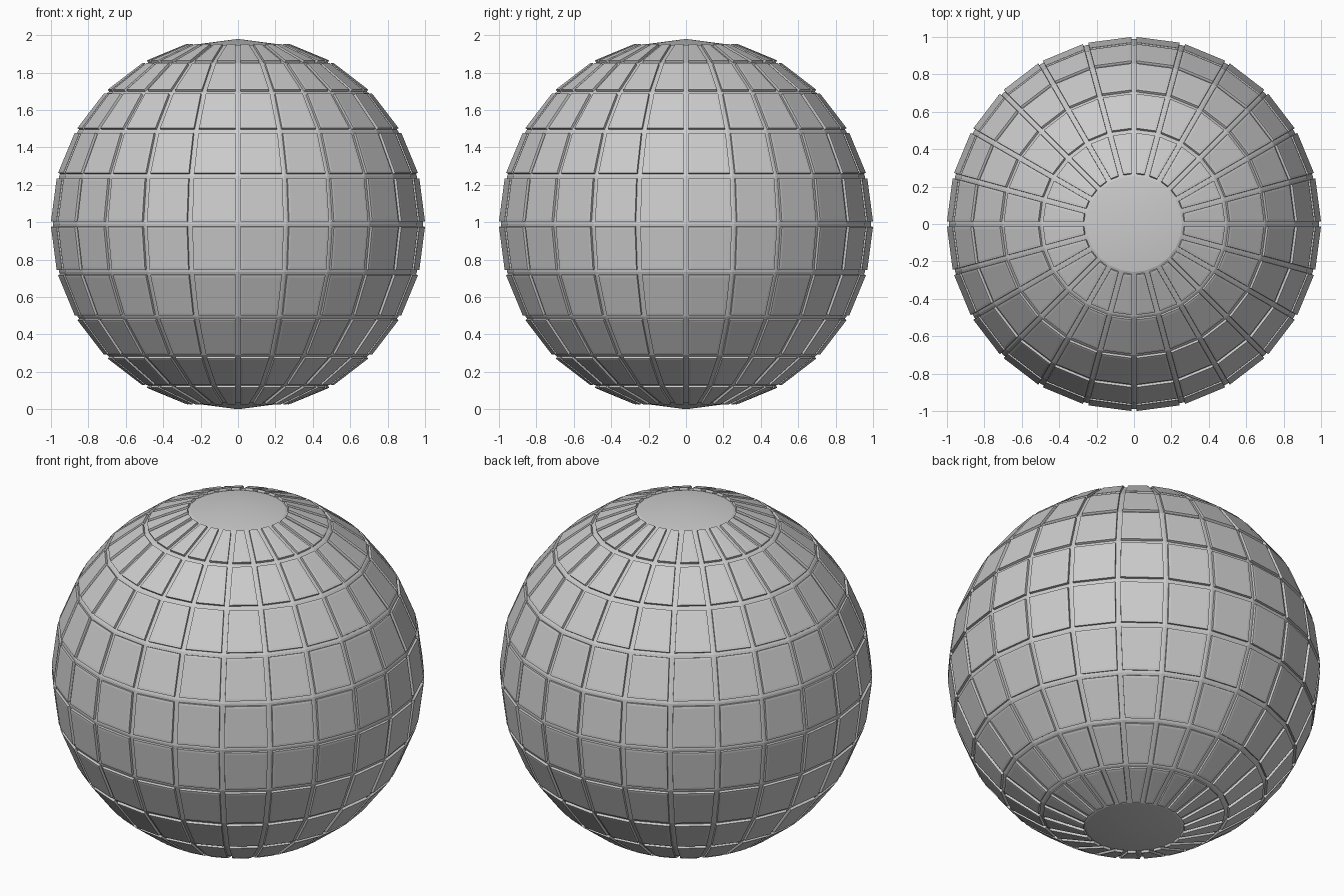
import bpy, bmesh
from mathutils import Matrix

if "Cube" in bpy.data.objects:
    bpy.data.objects.remove(bpy.data.objects["Cube"])

R = 0.99

# core ball: 15-degree segments and rings
bm = bmesh.new()
bmesh.ops.create_uvsphere(bm, u_segments=24, v_segments=12, radius=R,
                          matrix=Matrix.Translation((0, 0, R)))
bm.normal_update()

# smooth pole caps stay plain, every quad becomes a mirror tile
for f in bm.faces:
    f.smooth = len(f.verts) == 3
tiles = [f for f in bm.faces if len(f.verts) == 4]

# groove margin, raised side walls, slight chamfer around each tile
for thickness, depth in ((0.013, 0.0), (0.0, 0.0135), (0.012, 0.0015)):
    bmesh.ops.inset_individual(bm, faces=tiles, thickness=thickness,
                               depth=depth, use_even_offset=True)
    bm.normal_update()

mesh = bpy.data.meshes.new("mirror_ball")
bm.to_mesh(mesh)
bm.free()
ball = bpy.data.objects.new("mirror_ball", mesh)
bpy.context.collection.objects.link(ball)
